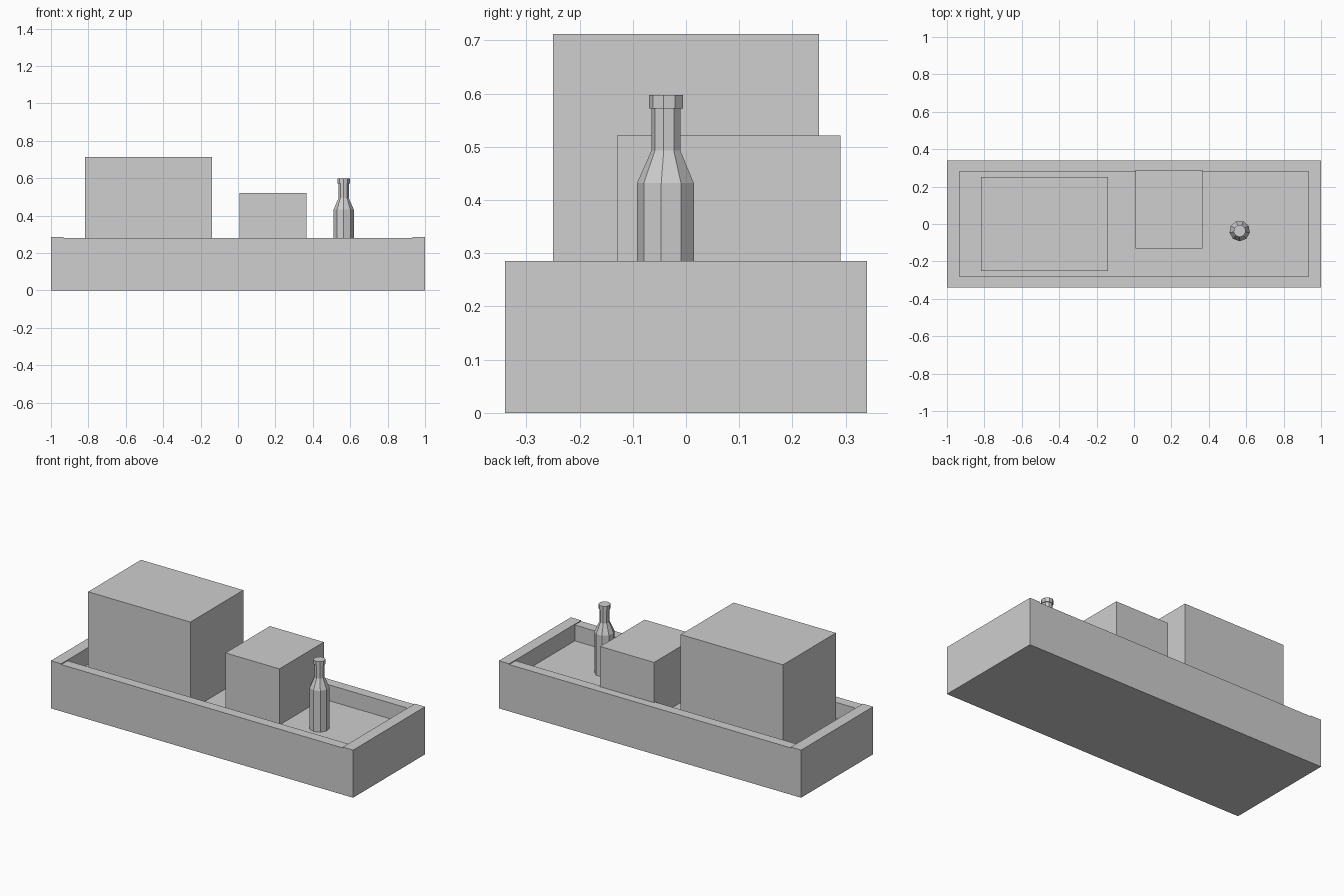
import bpy, bmesh, math

cube = bpy.data.objects.get("Cube")
if cube:
    bpy.data.objects.remove(cube, do_unlink=True)

GREY = (0.62, 0.62, 0.62, 1)
mat = bpy.data.materials.new("plain grey")
mat.use_nodes = True
mat.diffuse_color = GREY
mat.node_tree.nodes["Principled BSDF"].inputs["Base Color"].default_value = GREY


def finish(name, bm):
    bmesh.ops.recalc_face_normals(bm, faces=bm.faces)
    mesh = bpy.data.meshes.new(name)
    bm.to_mesh(mesh)
    bm.free()
    mesh.materials.append(mat)
    obj = bpy.data.objects.new(name, mesh)
    bpy.context.collection.objects.link(obj)
    return obj


def box(name, low, high):
    bm = bmesh.new()
    bmesh.ops.create_cube(bm, size=1)
    for v in bm.verts:
        v.co = [a + (c + 0.5) * (b - a) for a, b, c in zip(low, high, v.co)]
    return finish(name, bm)


def turned(name, x, y, profile, sides):
    """Faceted solid of revolution from (radius, height) pairs."""
    bm = bmesh.new()
    rings = []
    for r, z in profile:
        angles = [math.tau * i / sides - math.pi / 2 for i in range(sides)]
        rings.append([bm.verts.new((x + r * math.cos(a), y + r * math.sin(a), z))
                      for a in angles])
    for lower, upper in zip(rings, rings[1:]):
        for i in range(sides):
            j = (i + 1) % sides
            bm.faces.new((lower[i], lower[j], upper[j], upper[i]))
    bm.faces.new(rings[0][::-1])
    bm.faces.new(rings[-1])
    return finish(name, bm)


# Tray: floor slab, two long walls and two slightly taller end walls
FLOOR, WALL, END = 0.185, 0.28, 0.285
IN_X, IN_Y, OUT_Y = 0.932, 0.28, 0.34
box("tray_floor", (-IN_X, -IN_Y, 0), (IN_X, IN_Y, FLOOR))
box("tray_front_wall", (-IN_X, -OUT_Y, 0), (IN_X, -IN_Y, WALL))
box("tray_back_wall", (-IN_X, IN_Y, 0), (IN_X, OUT_Y, WALL))
box("tray_right_end", (-1, -OUT_Y, 0), (-IN_X, OUT_Y, END))
box("tray_left_end", (IN_X, -OUT_Y, 0), (1, OUT_Y, END))

# Boxes standing in the tray
box("large_box", (-0.817, -0.25, FLOOR), (-0.14, 0.25, 0.712))
box("small_box", (0.008, -0.13, FLOOR), (0.365, 0.29, 0.521))

# Bottle: body, shoulder, neck and lip
turned("bottle", 0.565, -0.037,
       [(0.055, FLOOR), (0.055, 0.432), (0.028, 0.493), (0.028, 0.572),
        (0.033, 0.572), (0.033, 0.597)], 9)
